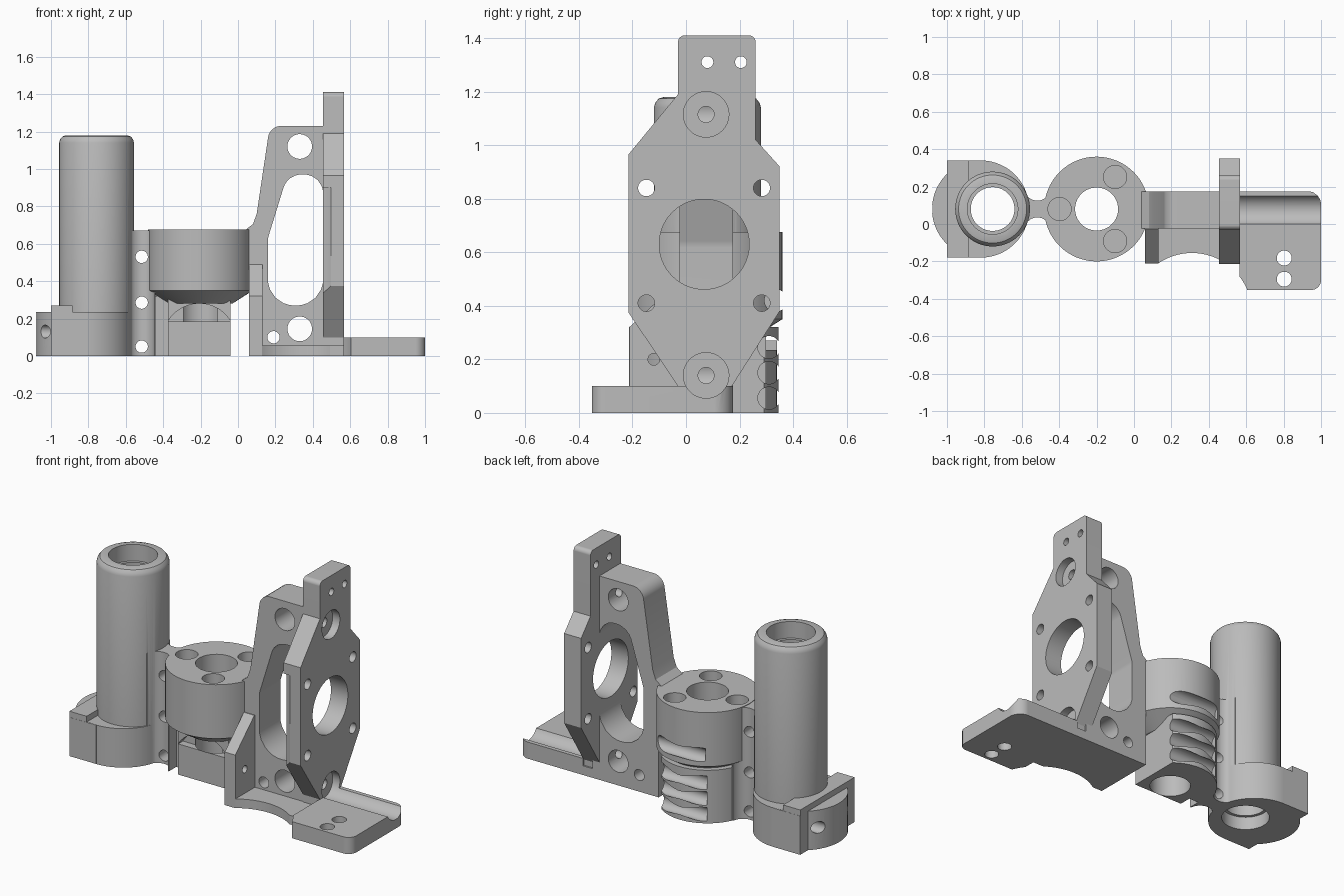
import bpy, bmesh, math
from mathutils import Vector

cube = bpy.data.objects.get("Cube")
if cube:
    bpy.data.objects.remove(cube, do_unlink=True)

grey = bpy.data.materials.new("plain_grey")
grey.use_nodes = True
grey.diffuse_color = (0.5, 0.5, 0.5, 1)
grey.node_tree.nodes["Principled BSDF"].inputs["Base Color"].default_value = (0.5, 0.5, 0.5, 1)


def finish(name, bm):
    bmesh.ops.recalc_face_normals(bm, faces=bm.faces)
    mesh = bpy.data.meshes.new(name)
    bm.to_mesh(mesh)
    bm.free()
    mesh.materials.append(grey)
    obj = bpy.data.objects.new(name, mesh)
    bpy.context.collection.objects.link(obj)
    return obj


def rounded(points):
    """Replace each (u, v, radius) corner with a tangent arc."""
    out = []
    for i, p in enumerate(points):
        c = Vector(p[:2])
        if len(p) == 2:
            out.append(c)
            continue
        a = (Vector(points[i - 1][:2]) - c).normalized()
        b = (Vector(points[(i + 1) % len(points)][:2]) - c).normalized()
        half = a.angle(b) / 2
        centre = c + (a + b).normalized() * (p[2] / math.sin(half))
        start = c + a * (p[2] / math.tan(half)) - centre
        end = c + b * (p[2] / math.tan(half)) - centre
        for k in range(9):
            d = start.lerp(end, 0.5 - 0.5 * math.cos(math.pi * k / 8))
            out.append(centre + d.normalized() * p[2])
    return out


def prism(name, points, axis, lo, hi):
    """Extrude a 2D outline along an axis."""
    place = {"x": lambda u, v, w: (w, u, v),
             "y": lambda u, v, w: (u, w, v),
             "z": lambda u, v, w: (u, v, w)}[axis]
    bm = bmesh.new()
    pts = rounded(points)
    rings = [[bm.verts.new(place(p[0], p[1], w)) for p in pts] for w in (lo, hi)]
    bm.faces.new(rings[0])
    bm.faces.new(rings[1])
    n = len(pts)
    for i in range(n):
        j = (i + 1) % n
        bm.faces.new((rings[0][i], rings[0][j], rings[1][j], rings[1][i]))
    return finish(name, bm)


def cyl(name, u, v, r, axis, lo, hi, n=48):
    angles = [2 * math.pi * (i + 0.5) / n for i in range(n)]
    return prism(name, [(u + r * math.cos(a), v + r * math.sin(a)) for a in angles], axis, lo, hi)


def box(name, x0, x1, y0, y1, z0, z1):
    return prism(name, [(x0, y0), (x1, y0), (x1, y1), (x0, y1)], "z", z0, z1)


def lathe(name, x, y, profile, n=64):
    """Solid of revolution from (radius, z) pairs."""
    bm = bmesh.new()
    rings = [[bm.verts.new((x + r * math.cos(2 * math.pi * i / n),
                            y + r * math.sin(2 * math.pi * i / n), z)) for i in range(n)]
             for r, z in profile]
    for a, b in zip(rings, rings[1:]):
        for i in range(n):
            j = (i + 1) % n
            bm.faces.new((a[i], a[j], b[j], b[i]))
    bm.faces.new(rings[0])
    bm.faces.new(rings[-1])
    return finish(name, bm)


def combine(target, others, operation):
    for other in others:
        mod = target.modifiers.new("combine", "BOOLEAN")
        mod.operation, mod.solver, mod.object = operation, "EXACT", other
        bpy.context.view_layer.objects.active = target
        bpy.ops.object.modifier_apply(modifier=mod.name)
        bpy.data.objects.remove(other, do_unlink=True)


def drill(target, holes):
    combine(target, [cyl("cutter", *h) for h in holes], "DIFFERENCE")


CY = 0.08          # shared centre line of tower and ring
TX, RX = -0.756, -0.2

# Tower: tall tube with a rounded rim, on a D-shaped foot
holder = lathe("tower_and_ring_holder", TX, CY,
               [(0.2, 0.01), (0.2, 1.14), (0.195, 1.158), (0.182, 1.174), (0.162, 1.18)])
foot = cyl("foot_round", -0.82, CY, 0.26, "z", 0, 0.235, 64)
foot_back = box("foot_back", -1, -0.82, -0.18, 0.34, 0, 0.234)
foot_block = box("foot_block", -1, -0.885, -0.179, 0.339, 0.01, 0.27)

# Waisted neck joining tower and ring
neck = box("neck", -0.6, -0.44, CY - 0.11, CY + 0.11, 0, 0.672)
drill(neck, [(-0.517, CY + s * 0.115, 0.07, "z", -1, 1) for s in (-1, 1)])

# Ring with a tapered underside, and a clipped body below it
ring = lathe("ring", RX, CY, [(0.17, 0.28), (0.28, 0.35), (0.28, 0.675)])
body = cyl("ring_body", RX, CY, 0.265, "z", 0, 0.32, 64)
combine(body, [box("cutter", -0.04, 1, -1, 1, -1, 1),
               box("cutter", -1, 1, -1, -0.035, -1, 1),
               box("cutter", -1, -0.375, -1, 0.04, -1, 1)], "DIFFERENCE")
arch = cyl("cutter", -0.207, 0.084, 0.196, "y", -0.1, 0.01)
combine(arch, [box("cutter", -1, 1, -1, 1, -1, 0.185)], "DIFFERENCE")
combine(body, [arch], "DIFFERENCE")
combine(holder, [foot, foot_back, foot_block, neck, ring, body], "UNION")

# Bores, bolt pockets, clamp holes and the ribbed slots at the back
drill(holder, [(TX, CY, 0.117, "z", -1, 2),
               (TX, CY, 0.135, "z", 1.08, 2),
               (TX, CY, 0.135, "z", -1, 0.08),
               (RX, CY, 0.115, "z", -1, 2)])
for k in range(3):
    a = math.pi + k * math.tau / 3
    u, v = RX + 0.198 * math.cos(a), CY + 0.198 * math.sin(a)
    drill(holder, [(u, v, 0.062, "z", 0.6, 1, 32)])
drill(holder, [(-0.515, z, 0.033, "y", -1, 1, 24) for z in (0.05, 0.285, 0.53)])
drill(holder, [(y, 0.13, 0.035, "x", -1.1, -0.9, 24) for y in (-0.07, 0.22)])
drill(holder, [(0.31, z, 0.042, "x", -0.35, 0.1, 24) for z in (0.055, 0.15, 0.245)])
drill(holder, [(0.335, 0.42, 0.042, "x", -0.35, 0.1, 24)])

# Upright wall with a long rounded window
bracket = prism("bracket", [(0.06, 0), (0.5, 0), (0.5, 1.23), (0.17, 1.23, 0.07),
                            (0.1, 0.76), (0.08, 0.705), (0.04, 0.674), (0.04, 0.5),
                            (0.06, 0.5)], "y", -0.025, 0.175)
window = prism("cutter", [(0.16, 0.27, 0.14), (0.455, 0.27, 0.14), (0.455, 0.97, 0.1),
                          (0.265, 0.97, 0.1), (0.16, 0.63, 0.08)], "y", -1, 1)
combine(bracket, [window], "DIFFERENCE")

# Sloped side rib, thin floor and base slab
rib = prism("rib", [(-0.212, 0), (0, 0), (0, 0.49), (-0.03, 0.49), (-0.212, 0.32)], "x", 0.06, 0.13)
floor = box("floor", 0.06, 0.6, -0.212, 0.175, 0, 0.055)
slab = prism("base_slab", [(0.565, -0.352), (1, -0.352, 0.05), (1, 0.175, 0.07), (0.565, 0.175)],
             "z", 0, 0.1)

# Mounting plate standing across the wall
plate = prism("mounting_plate", [(-0.03, 1.41, 0.025), (0.26, 1.41, 0.025), (0.26, 1.02),
                                 (0.35, 0.92), (0.35, 0.38), (0.165, 0.09), (0.165, 0.04),
                                 (-0.03, 0.04), (-0.03, 0.1), (-0.215, 0.375),
                                 (-0.215, 0.965), (-0.03, 1.19)], "x", 0.455, 0.568)
combine(bracket, [rib, floor, slab, plate], "UNION")

# Curved front cutout, rod groove and plate openings
drill(bracket, [(0.31, -0.475, 0.32, "z", -1, 0.9, 96),
                (0.075, 0.14, 0.085, "x", 0.52, 1.1),
                (0.075, 1.115, 0.085, "x", 0.52, 1.1),
                (0.068, 0.63, 0.168, "x", 0.44, 0.7, 64)])
drill(bracket, [(0.075, z, 0.03, "x", 0.34, 0.7, 24) for z in (0.14, 1.115)])
drill(bracket, [(y, z, 0.031, "x", 0.4, 0.7, 24) for y in (-0.148, 0.283) for z in (0.41, 0.84)])
drill(bracket, [(y, 1.31, 0.022, "x", 0.4, 0.7, 24) for y in (0.08, 0.205)])
drill(bracket, [(-0.12, 0.2, 0.022, "x", 0, 0.2, 24)])
drill(bracket, [(0.33, z, 0.066, "y", -1, 1, 32) for z in (0.145, 1.12)])
drill(bracket, [(0.19, 0.1, 0.033, "y", -1, 1, 24)])
drill(bracket, [(0.803, y, 0.04, "z", -1, 1, 24) for y in (-0.182, -0.295)])

# Smooth round surfaces, keep edges sharp
bpy.ops.object.select_all(action="DESELECT")
for obj in (holder, bracket):
    obj.select_set(True)
bpy.context.view_layer.objects.active = holder
bpy.ops.object.shade_smooth_by_angle(angle=math.radians(30))
